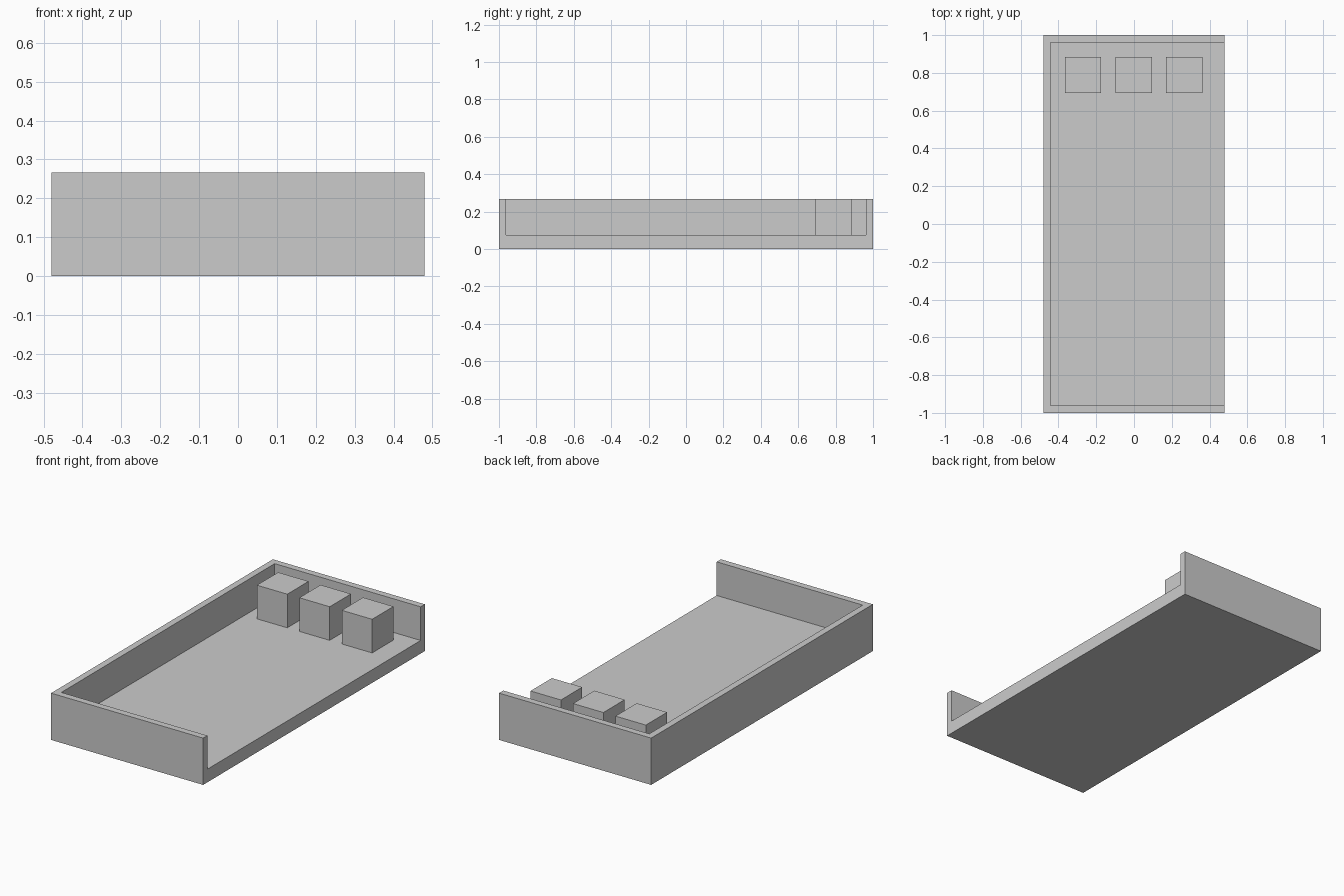
import bpy

if "Cube" in bpy.data.objects:
    bpy.data.objects.remove(bpy.data.objects["Cube"])


def box(name, x, y, z):
    """Box spanning the given (min, max) ranges."""
    bpy.ops.mesh.primitive_cube_add(size=1, location=[sum(r) / 2 for r in (x, y, z)])
    obj = bpy.context.object
    obj.name = name
    obj.scale = [r[1] - r[0] for r in (x, y, z)]
    bpy.ops.object.transform_apply(location=False, rotation=False, scale=True)
    return obj


W, L = 0.48, 1.0          # half width, half length
FLOOR, TOP = 0.075, 0.267  # slab top, wall top
T = 0.038                 # wall thickness
C = 0.192                 # cube size

# Base slab
box("base_slab", (-W, W), (-L, L), (0, FLOOR))

# Walls on three sides, right side open
box("front_wall", (-W, W), (-L, -L + T), (FLOOR, TOP))
box("back_wall", (-W, W), (L - T, L), (FLOOR, TOP))
box("left_wall", (-W, -W + T), (-L + T, L - T), (FLOOR, TOP))

# Row of three cubes near the back wall
for i in range(3):
    cx = -0.27 + i * 0.268
    box(f"cube_block_{i + 1}", (cx - C / 2, cx + C / 2), (0.693, 0.693 + C), (FLOOR, TOP))
